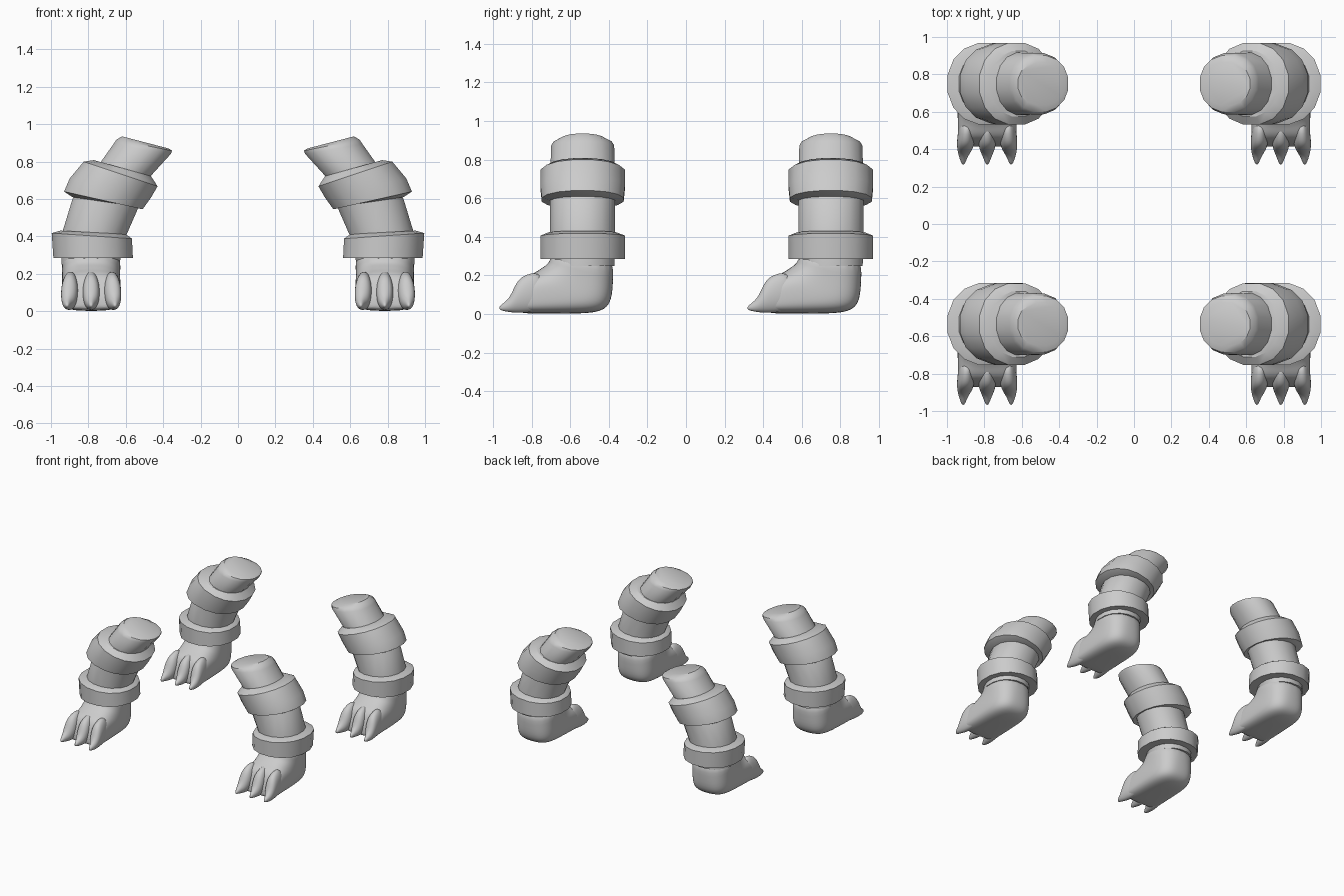
import bpy, bmesh, math
from mathutils import Vector

if "Cube" in bpy.data.objects:
    bpy.data.objects.remove(bpy.data.objects["Cube"])

FOOT_X = 0.785
FRONT_Y, REAR_Y = -0.535, 0.75


def power(v, n):
    return math.copysign(abs(v) ** (2 / n), v)


def loft(bm, sections, sides):
    """Skin rings; each section is (end point a, end point b, side half-vector, squareness)."""
    rings = []
    for a, b, side, n in sections:
        mid, u = (a + b) / 2, (a - b) / 2
        # stretch so that flats of the polygon reach the measured ends
        k = 1 / math.cos(math.pi / sides) ** (2 / n)
        ring = []
        for i in range(sides):
            t = 2 * math.pi * (i + 0.5) / sides
            ring.append(bm.verts.new(mid + k * (u * power(math.cos(t), n) + side * power(math.sin(t), n))))
        rings.append(ring)
    for r, s in zip(rings, rings[1:]):
        for i in range(sides):
            j = (i + 1) % sides
            bm.faces.new((r[i], r[j], s[j], s[i]))
    bm.faces.new(rings[0])
    bm.faces.new(rings[-1])


def finish(bm, name, y, subdiv=0):
    """Make the object, mirrored to the other side of the body."""
    bmesh.ops.recalc_face_normals(bm, faces=bm.faces)
    me = bpy.data.meshes.new(name)
    bm.to_mesh(me)
    bm.free()
    ob = bpy.data.objects.new(name, me)
    bpy.context.collection.objects.link(ob)
    ob.location.y = y
    if subdiv:
        ob.modifiers.new("smooth", 'SUBSURF').levels = subdiv
        ob.modifiers["smooth"].render_levels = subdiv
    pivot = bpy.data.objects.get("mirror_centre")
    m = ob.modifiers.new("mirror", 'MIRROR')
    m.mirror_object = pivot
    bpy.ops.object.select_all(action='DESELECT')
    ob.select_set(True)
    bpy.context.view_layer.objects.active = ob
    if subdiv:
        bpy.ops.object.shade_smooth()
    else:
        bpy.ops.object.shade_smooth_by_angle(angle=math.radians(32))


def limb_part(name, y, rows):
    """rows: outer x, outer z, inner x, inner z, half depth in y"""
    bm = bmesh.new()
    loft(bm, [(Vector((ox, 0, oz)), Vector((ix, 0, iz)), Vector((0, d, 0)), 2.15)
              for ox, oz, ix, iz, d in rows], 16)
    finish(bm, name, y)


def foot_rows(rows, dx=0):
    """rows: top y, top z, bottom y, bottom z, half width, squareness, x spread"""
    return [(Vector((FOOT_X + dx * sp, ty - FRONT_Y, tz)), Vector((FOOT_X + dx * sp, by - FRONT_Y, bz)),
             Vector((w, 0, 0)), n) for ty, tz, by, bz, w, n, sp in rows]


LEG = [(0.945, 0.25, 0.635, 0.25, 0.165), (0.94, 0.42, 0.60, 0.40, 0.168),
       (0.885, 0.60, 0.53, 0.56, 0.168), (0.75, 0.775, 0.465, 0.725, 0.167),
       (0.665, 0.895, 0.36, 0.84, 0.163), (0.65, 0.917, 0.352, 0.858, 0.15),
       (0.62, 0.935, 0.37, 0.87, 0.115)]
LOWER_BAND = [(0.94, 0.285, 0.63, 0.285, 0.16), (0.987, 0.285, 0.562, 0.285, 0.219),
              (0.996, 0.418, 0.567, 0.388, 0.219), (0.95, 0.431, 0.60, 0.412, 0.175)]
UPPER_BAND = [(0.885, 0.61, 0.54, 0.56, 0.17), (0.93, 0.64, 0.51, 0.545, 0.212),
              (0.90, 0.71, 0.465, 0.608, 0.219), (0.825, 0.80, 0.43, 0.668, 0.218),
              (0.77, 0.808, 0.465, 0.722, 0.175)]
FOOT = [(-0.705, 0.31, -0.37, 0.31, 0.16, 2.3, 0), (-0.705, 0.265, -0.378, 0.18, 0.155, 2.5, 0),
        (-0.745, 0.24, -0.382, 0.07, 0.156, 2.9, 0), (-0.77, 0.222, -0.43, 0.006, 0.158, 3.2, 0),
        (-0.80, 0.207, -0.60, 0.002, 0.158, 3.4, 0), (-0.83, 0.18, -0.76, 0.002, 0.157, 3.6, 0),
        (-0.85, 0.13, -0.855, 0.004, 0.153, 3.6, 0), (-0.87, 0.075, -0.875, 0.02, 0.14, 3, 0)]
TOE = [(-0.74, 0.225, -0.70, 0.03, 0.035, 2.2, 0.86), (-0.83, 0.208, -0.80, 0.008, 0.048, 2.2, 0.88),
       (-0.875, 0.175, -0.865, 0.005, 0.046, 2.2, 0.91), (-0.905, 0.10, -0.90, 0.008, 0.034, 2, 0.96),
       (-0.93, 0.068, -0.928, 0.012, 0.022, 2, 1), (-0.968, 0.04, -0.97, 0.022, 0.007, 2, 1)]

centre = bpy.data.objects.new("mirror_centre", None)
bpy.context.collection.objects.link(centre)
centre.hide_render = True

for label, y in (("front", FRONT_Y), ("rear", REAR_Y)):
    # Curved legs with two bands each
    limb_part(label + "_legs", y, LEG)
    limb_part(label + "_lower_bands", y, LOWER_BAND)
    limb_part(label + "_upper_bands", y, UPPER_BAND)
    # Paw body
    bm = bmesh.new()
    loft(bm, foot_rows(FOOT), 20)
    finish(bm, label + "_feet", y, 2)
    # Three clawed toes per foot
    bm = bmesh.new()
    for dx in (-0.128, 0, 0.128):
        loft(bm, foot_rows(TOE, dx), 10)
    finish(bm, label + "_toes", y, 2)
